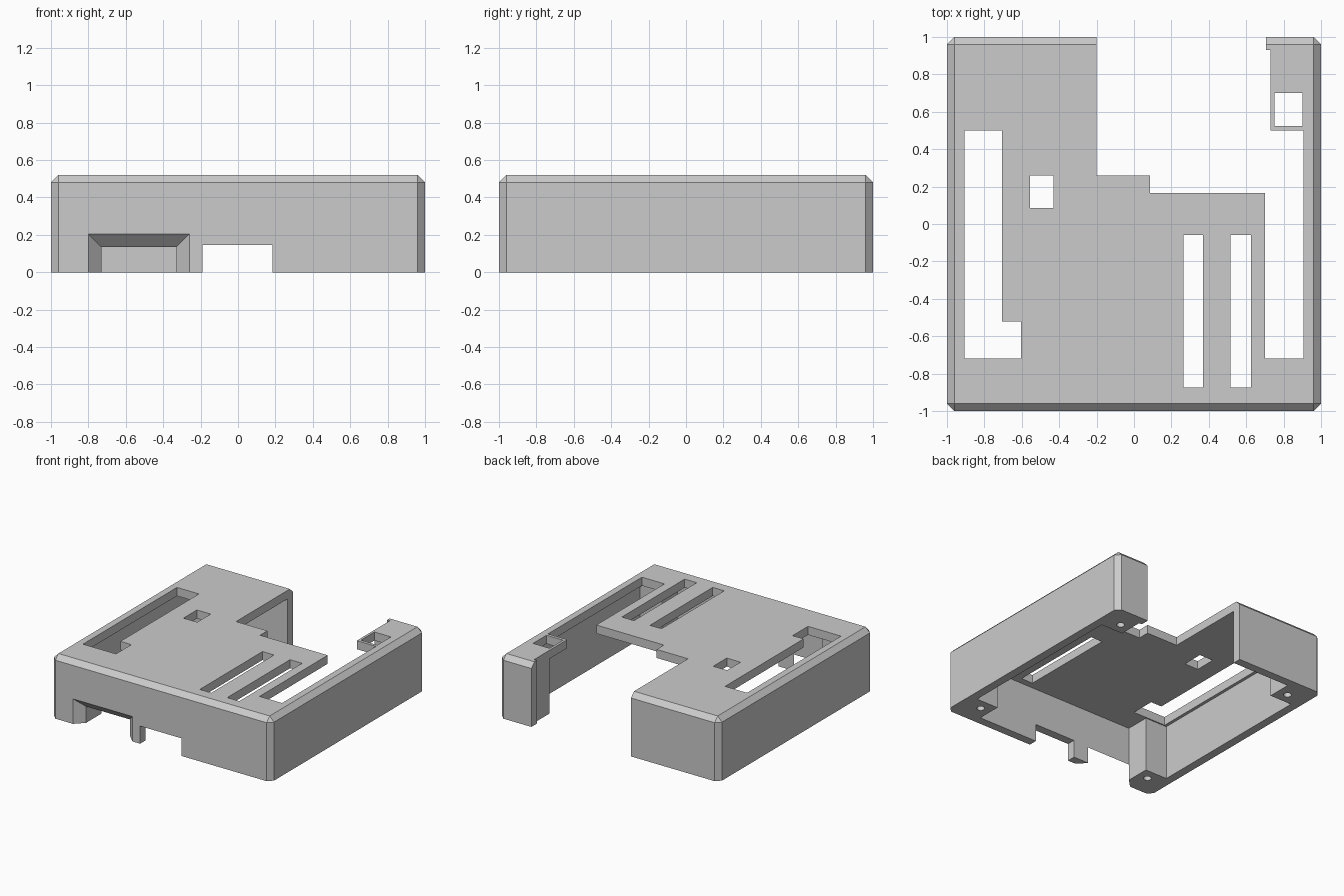
import bpy, bmesh, math

cube = bpy.data.objects.get("Cube")
if cube:
    bpy.data.objects.remove(cube, do_unlink=True)

HEIGHT, WALL, ROOF = 0.52, 0.93, 0.45   # outer height, inner wall face, roof underside
POST, SCREW = 0.73, 0.82                # post inner face, screw position

grey = bpy.data.materials.new("light_grey_plastic")
grey.use_nodes = True
colour = (0.6, 0.6, 0.6, 1)
grey.diffuse_color = colour
grey.node_tree.nodes["Principled BSDF"].inputs["Base Color"].default_value = colour


def add_object(name, bm):
    bmesh.ops.recalc_face_normals(bm, faces=bm.faces)
    mesh = bpy.data.meshes.new(name)
    bm.to_mesh(mesh)
    bm.free()
    mesh.materials.append(grey)
    obj = bpy.data.objects.new(name, mesh)
    bpy.context.collection.objects.link(obj)
    return obj


def loft(name, loop_a, loop_b):
    """Closed solid between two matching loops."""
    bm = bmesh.new()
    a = [bm.verts.new(p) for p in loop_a]
    b = [bm.verts.new(p) for p in loop_b]
    bm.faces.new(a)
    bm.faces.new(b)
    for i in range(len(a)):
        j = (i + 1) % len(a)
        bm.faces.new((a[i], a[j], b[j], b[i]))
    return add_object(name, bm)


def prism(name, outline, z0, z1):
    return loft(name, [(x, y, z0) for x, y in outline], [(x, y, z1) for x, y in outline])


def box(name, x0, x1, y0, y1, z0, z1):
    return prism(name, [(x0, y0), (x1, y0), (x1, y1), (x0, y1)], z0, z1)


# Outer block, bevelled on every edge but the bottom ones
case = box("case_cover", -1, 1, -1, 1, 0, HEIGHT)
bm = bmesh.new()
bm.from_mesh(case.data)
edges = [e for e in bm.edges if max(v.co.z for v in e.verts) > 0.1]
bmesh.ops.bevel(bm, geom=edges, offset=0.04, segments=1, affect='EDGES')
bm.to_mesh(case.data)
bm.free()


def cut(cutter):
    cutter.hide_render = True
    mod = case.modifiers.new("cut", 'BOOLEAN')
    mod.operation = 'DIFFERENCE'
    mod.solver = 'EXACT'
    mod.object = cutter
    bpy.context.view_layer.objects.active = case
    bpy.ops.object.modifier_apply(modifier=mod.name)
    bpy.data.objects.remove(cutter, do_unlink=True)


# Cross-shaped cavity that leaves a square post in each corner
W, P = WALL, POST
cross = [(-P, -W), (P, -W), (P, -P), (W, -P), (W, P), (P, P),
         (P, W), (-P, W), (-P, P), (-W, P), (-W, -P), (-P, -P)]
cut(prism("cavity", cross, -0.1, ROOF))

# Stepped roof opening joined to the left-hand slot
cut(prism("roof_opening", [
    (-0.2, 1.2), (-0.2, 0.26), (0.085, 0.26), (0.085, 0.165), (0.7, 0.165),
    (0.7, -0.72), (0.905, -0.72), (0.905, 0.5), (P, 0.5), (P, W),
    (0.705, W), (0.705, 1.2)], 0.4, 0.6))
cut(box("back_opening", -0.2, 0.705, 0.8, 1.2, -0.1, 0.6))

# Right-hand slot with its side notch
cut(prism("right_slot", [(-0.905, -0.72), (-0.605, -0.72), (-0.605, -0.52),
                         (-0.705, -0.52), (-0.705, 0.5), (-0.905, 0.5)], 0.4, 0.6))

# Plain roof windows
for x0, x1, y0, y1 in [(0.265, 0.37, -0.875, -0.06), (0.515, 0.625, -0.875, -0.06),
                       (-0.555, -0.43, 0.085, 0.26), (0.75, 0.9, 0.525, 0.7)]:
    cut(box("roof_window", x0, x1, y0, y1, 0.4, 0.6))

# Front socket openings: one plain, one flared outwards
cut(box("front_socket", -0.19, 0.185, -1.1, -0.9, -0.1, 0.145))


def flare(y):
    d = -1 - y          # grows towards the outside
    x0, x1, top = -0.8 - d, -0.26 + d, 0.205 + d
    return [(x0, y, -0.1), (x1, y, -0.1), (x1, y, top), (x0, y, top)]


cut(loft("flared_socket", flare(-1.05), flare(-0.9)))

# Blind screw holes under the posts
for sx in (-1, 1):
    for sy in (-1, 1):
        ring = [(sx * SCREW + 0.03 * math.cos(t), sy * SCREW + 0.03 * math.sin(t))
                for t in (i * math.tau / 20 for i in range(20))]
        cut(prism("screw_hole", ring, -0.1, 0.35))

for face in case.data.polygons:
    face.use_smooth = False
    face.material_index = 0
